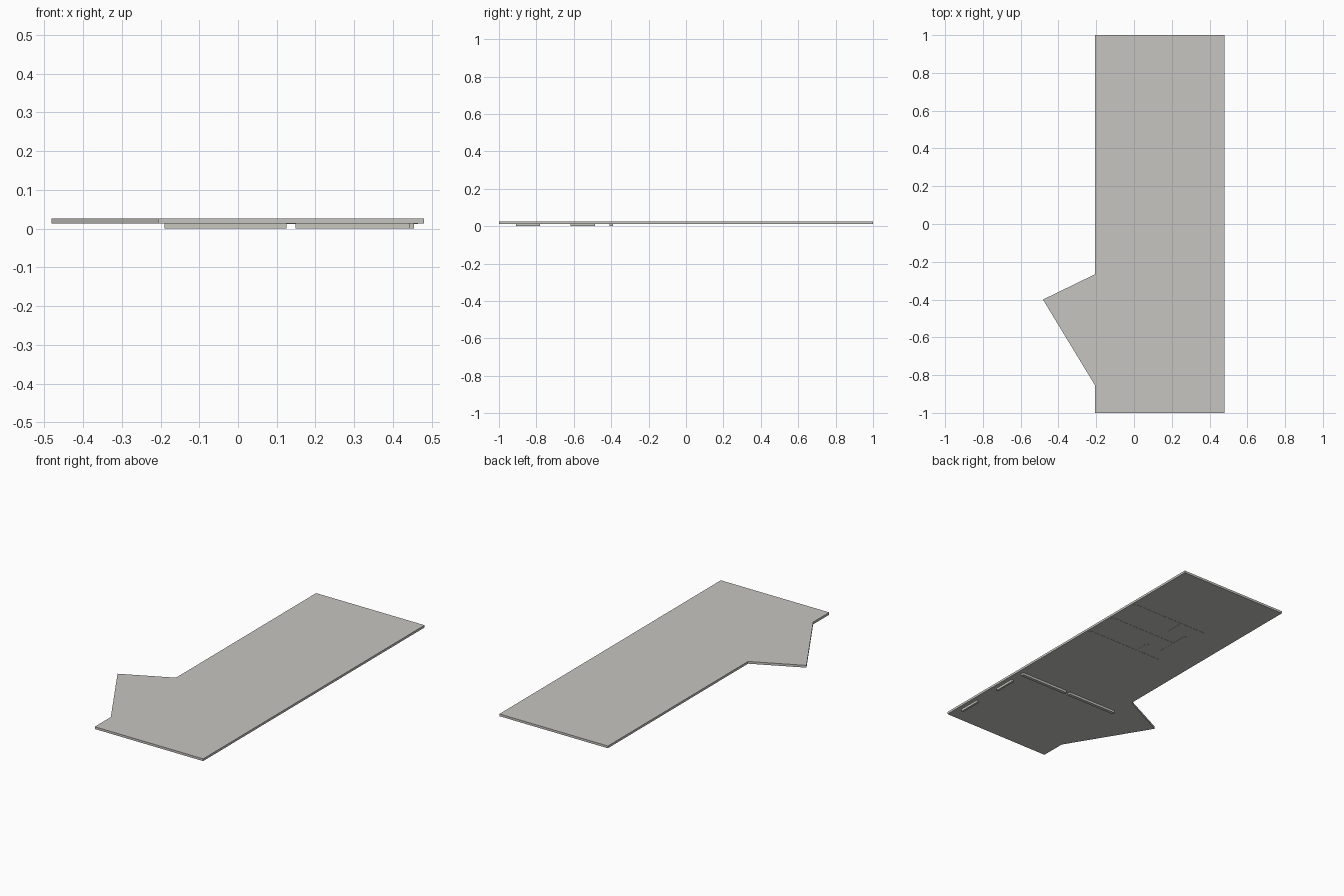
import bpy, bmesh

if "Cube" in bpy.data.objects:
    bpy.data.objects.remove(bpy.data.objects["Cube"])

TOP, MID = 0.026, 0.013


def material(name, rgb):
    m = bpy.data.materials.new(name)
    m.diffuse_color = (*rgb, 1)
    m.use_nodes = True
    m.node_tree.nodes["Principled BSDF"].inputs["Base Color"].default_value = m.diffuse_color
    return m


grey = material("warm grey", (0.57, 0.56, 0.53))
pale = material("pale warm grey", (0.57, 0.57, 0.51))


def prism(name, outline, z0, z1, mat):
    """Extrude a flat outline from z0 up to z1."""
    bm = bmesh.new()
    face = bm.faces.new([bm.verts.new((x, y, z0)) for x, y in outline])
    ext = bmesh.ops.extrude_face_region(bm, geom=[face])
    moved = [g for g in ext["geom"] if isinstance(g, bmesh.types.BMVert)]
    bmesh.ops.translate(bm, verts=moved, vec=(0, 0, z1 - z0))
    bmesh.ops.recalc_face_normals(bm, faces=bm.faces)
    mesh = bpy.data.meshes.new(name)
    bm.to_mesh(mesh)
    bm.free()
    mesh.materials.append(mat)
    obj = bpy.data.objects.new(name, mesh)
    bpy.context.collection.objects.link(obj)
    return obj


def bar(name, x0, x1, y0, y1, z0, z1, mat):
    return prism(name, [(x0, y0), (x1, y0), (x1, y1), (x0, y1)], z0, z1, mat)


# Main slab with the pointed bay on its left side
prism("slab", [(0.48, -1), (0.48, 1), (-0.206, 1), (-0.206, -0.266),
               (-0.482, -0.4), (-0.206, -0.855), (-0.206, -1)], MID, TOP, grey)

# Cross beam under the slab, in two lengths
for x0, x1 in ((-0.19, 0.125), (0.148, 0.455)):
    bar("cross_beam", x0, x1, -0.409, -0.391, 0, MID, pale)

# Short edge strips under the slab
for y0 in (-0.91, -0.617):
    bar("edge_strip", 0.443, 0.455, y0, y0 + 0.13, 0, MID, pale)

# Partition outlines on the underside, mirrored about the middle partition
W, MIDDLE = 0.008, 0.37


def partition(name, x0, x1, y0, y1):
    bar(name, x0, x1, y0, y1, MID - 0.001, MID + 0.001, grey)


partition("middle_partition", 0.03 + W, 0.465, MIDDLE - W, MIDDLE + W)
partition("end_partition", 0.03 - W, 0.03 + W, MIDDLE - 0.1, MIDDLE + 0.1)
for s in (-1, 1):
    y = MIDDLE + s * 0.188
    partition("side_partition", -0.015, 0.465, y - W, y + W)
    ya, yb = sorted((y - s * W, y - s * 0.095))
    partition("stub_partition", 0.135 - W, 0.135 + W, ya, yb)
